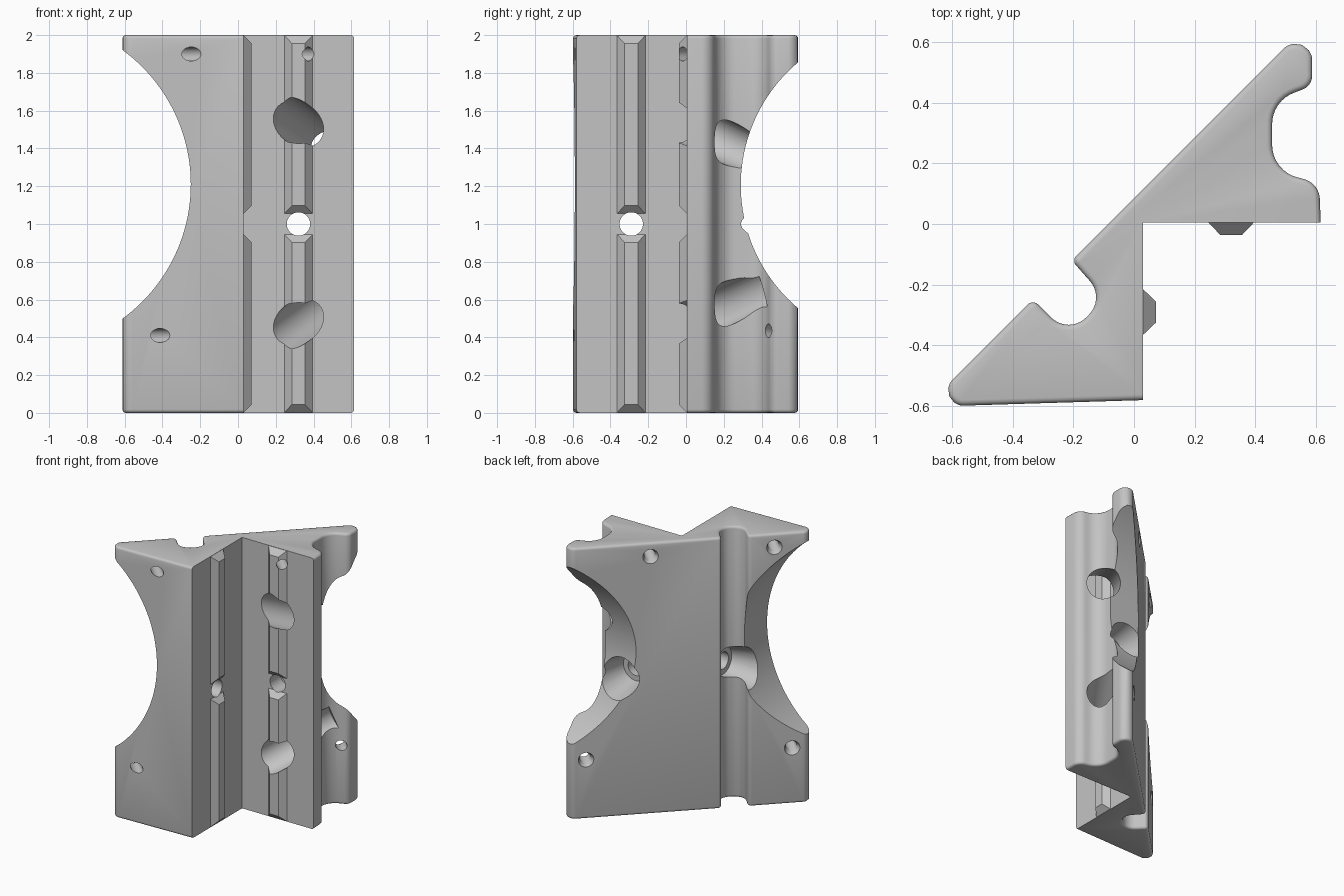
import bpy, bmesh
from math import tan, sin, cos, pi
from mathutils import Vector

old = bpy.data.objects.get("Cube")
if old:
    bpy.data.objects.remove(old, do_unlink=True)

grey = bpy.data.materials.new("plain_grey")
grey.use_nodes = True
colour = (0.55, 0.55, 0.55, 1)
grey.diffuse_color = colour
grey.node_tree.nodes["Principled BSDF"].inputs["Base Color"].default_value = colour


def add_object(name, bm):
    bmesh.ops.recalc_face_normals(bm, faces=bm.faces[:])
    mesh = bpy.data.meshes.new(name)
    bm.to_mesh(mesh)
    bm.free()
    mesh.materials.append(grey)
    obj = bpy.data.objects.new(name, mesh)
    bpy.context.collection.objects.link(obj)
    return obj


def loft(bm, rings):
    """Closed solid through rings of points with equal counts."""
    rings = [[bm.verts.new(p) for p in ring] for ring in rings]
    n = len(rings[0])
    for low, high in zip(rings, rings[1:]):
        for i in range(n):
            j = (i + 1) % n
            bm.faces.new((low[i], low[j], high[j], high[i]))
    bm.faces.new(rings[0][::-1])
    bm.faces.new(rings[-1])


def rounded(corners, steps=8):
    """Outline with an arc of the given radius at each corner."""
    out = []
    for i, (x, y, r) in enumerate(corners):
        p = Vector((x, y))
        if r == 0:
            out.append(p)
            continue
        a = (Vector(corners[i - 1][:2]) - p).normalized()
        b = (Vector(corners[(i + 1) % len(corners)][:2]) - p).normalized()
        reach = r / tan(a.angle(b) / 2)
        centre = p + (a + b).normalized() * (reach ** 2 + r ** 2) ** 0.5
        start, end = p + a * reach - centre, p + b * reach - centre
        for k in range(steps + 1):
            out.append(centre + start.lerp(end, k / steps).normalized() * r)
    return out


def inset(points, amount):
    """Move every side inwards, except the two sides of the inner corner."""
    n = len(points)
    sides = []
    for i in range(n):
        d = (points[(i + 1) % n] - points[i]).normalized()
        fixed = i in (0, n - 1)
        sides.append((Vector((-d.y, d.x)), 0 if fixed else amount))
    out = []
    for i, p in enumerate(points):
        (a, da), (b, db) = sides[i - 1], sides[i]
        det = a.x * b.y - a.y * b.x
        if abs(det) < 0.0001:
            out.append(p + a * da)
        else:
            out.append(p + Vector((da * b.y - db * a.y, db * a.x - da * b.x)) / det)
    return out


# Wedge body: inner right angle, diagonal back, two lengthwise channels
corners = [
    (0.03, 0.005, 0), (0.615, 0.005, 0), (0.61, 0.135, 0.07),
    (0.455, 0.175, 0.11), (0.455, 0.405, 0.11), (0.587, 0.455, 0.05),
    (0.587, 0.672, 0.055), (-0.205, -0.12, 0.022),
    (-0.095, -0.245, 0.08), (-0.215, -0.365, 0.08), (-0.333, -0.248, 0.025),
    (-0.687, -0.602, 0.05), (0.03, -0.58, 0)]
outline = rounded(corners)
soft = 0.018
levels = []
for k in range(4):
    t = k / 3 * pi / 2
    levels.append((soft * (1 - sin(t)), soft * (1 - cos(t))))
rings = [[(p.x, p.y, z) for p in inset(outline, d)] for d, z in levels]
rings += [[(p.x, p.y, 2 - z) for p in inset(outline, d)] for d, z in levels[::-1]]
bm = bmesh.new()
loft(bm, rings)
body = add_object("wedge_body", bm)


# Locating rails with tapered ends on both inner faces
def rail(name, place, z0, z1):
    bm = bmesh.new()
    loft(bm, [[place(u, v, z) for u, z in (
        (-half, z0 + cut), (half, z0 + cut), (half, z1 - cut), (-half, z1 - cut))]
        for half, v, cut in ((0.075, -0.01, 0), (0.075, 0, 0), (0.035, 0.042, 0.042))])
    return add_object(name, bm)


def on_front(u, v, z):
    return (0.32 + u, 0.005 - v, z)


def on_side(u, v, z):
    return (0.03 + v, -0.29 + u, z)


rails = []
for label, place in (("front", on_front), ("side", on_side)):
    rails.append(rail(label + "_rail_lower", place, 0.002, 0.945))
    rails.append(rail(label + "_rail_upper", place, 1.055, 1.998))

# Cutters
cutters = []


def rod(name, start, end, r1, r2=None, sides=40):
    start, end = Vector(start), Vector(end)
    axis = end - start
    bm = bmesh.new()
    bmesh.ops.create_cone(bm, cap_ends=True, segments=sides, radius1=r1,
                          radius2=r1 if r2 is None else r2, depth=axis.length)
    turn = axis.to_track_quat('Z', 'Y').to_matrix().to_4x4()
    bmesh.ops.transform(bm, matrix=turn, verts=bm.verts[:])
    bmesh.ops.translate(bm, vec=(start + end) / 2, verts=bm.verts[:])
    obj = add_object(name, bm)
    obj.hide_render = True
    cutters.append(obj)


# Large curved bites out of both wings
rod("left_bite", (-1.13, -1, 1.21), (-1.13, 0.5, 1.21), 0.88, sides=160)
rod("right_bite", (-0.4, 1.14, 1.205), (1, 1.14, 1.205), 0.85, sides=160)

# Slanted holes from the front face into the side channel
for z, rise in ((0.48, 0.13), (1.53, -0.13)):
    d = Vector((0.18, 0.28, rise))
    p = Vector((0.32, 0.005, z))
    rod("slanted_hole", p - d * 0.4, p + d * 1.3, 0.112)

# Bolt holes through the middle, with flared pockets behind
rod("front_bolt_hole", (0.32, -0.2, 1), (0.32, 0.6, 1), 0.062)
rod("front_bolt_pocket", (0.32, 0.13, 1), (0.32, 0.45, 1), 0.1, 0.17)
rod("side_bolt_hole", (0.2, -0.29, 1), (-0.6, -0.29, 1), 0.062)
rod("side_bolt_pocket", (-0.1, -0.29, 1), (-0.42, -0.29, 1), 0.1, 0.17)

# Screw holes square to the diagonal back, countersunk
out = Vector((-1, 1, 0)).normalized()
for x, z in ((0.135, 1.9), (-0.46, 1.9), (0.445, 0.435), (-0.545, 0.41)):
    p = Vector((x, x + 0.085, z))
    rod("screw_hole", p + out * 0.1, p - out * 0.5, 0.037, sides=24)
    rod("countersink", p + out * 0.02, p - out * 0.04, 0.062, 0.035, sides=24)

# Apply the cuts
for obj in [body] + rails:
    for cutter in cutters:
        mod = obj.modifiers.new(cutter.name, 'BOOLEAN')
        mod.operation = 'DIFFERENCE'
        mod.solver = 'EXACT'
        mod.object = cutter
bpy.context.view_layer.update()
graph = bpy.context.evaluated_depsgraph_get()
for obj in [body] + rails:
    result = bpy.data.meshes.new_from_object(obj.evaluated_get(graph))
    obj.modifiers.clear()
    obj.data = result
for cutter in cutters:
    bpy.data.objects.remove(cutter, do_unlink=True)

bpy.ops.object.select_all(action='DESELECT')
for obj in [body] + rails:
    obj.select_set(True)
bpy.context.view_layer.objects.active = body
bpy.ops.object.shade_smooth_by_angle(angle=0.55)
